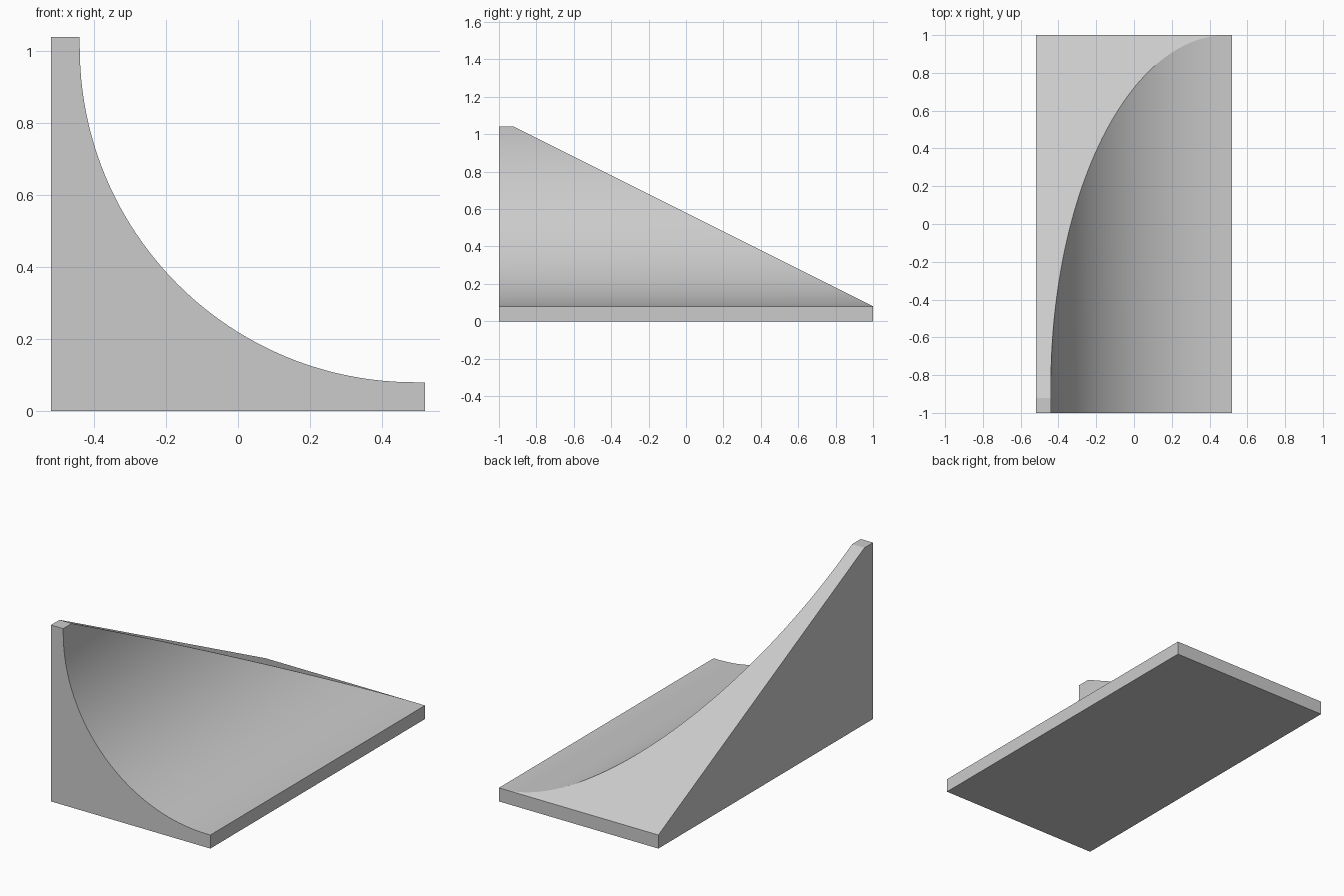
import bpy, bmesh, math
from mathutils import Vector

if "Cube" in bpy.data.objects:
    bpy.data.objects.remove(bpy.data.objects["Cube"])

HALF_W, HALF_L, BASE, TOP = 0.52, 1.0, 0.08, 1.04
RADIUS, CX, CZ = 0.93, 0.49, 1.01
SEGMENTS = 48

# Side profile: base slab, thin wall and a concave quarter arc between them
profile = [(-HALF_W, TOP), (-HALF_W, 0), (HALF_W, 0), (HALF_W, BASE)]
for i in range(SEGMENTS + 1):
    a = math.radians(270 - 90 * i / SEGMENTS)
    profile.append((CX + RADIUS * math.cos(a), CZ + RADIUS * math.sin(a)))
profile.append((CX - RADIUS, TOP))

# Extrude the profile along y
bm = bmesh.new()
face = bm.faces.new([bm.verts.new((x, -HALF_L, z)) for x, z in profile])
ext = bmesh.ops.extrude_face_region(bm, geom=[face])
bmesh.ops.translate(bm, vec=(0, 2 * HALF_L, 0),
                    verts=[v for v in ext["geom"] if isinstance(v, bmesh.types.BMVert)])

# Slice off everything above the slope that falls toward the back
cut = bmesh.ops.bisect_plane(bm, geom=bm.verts[:] + bm.edges[:] + bm.faces[:],
                             dist=1e-6, plane_co=Vector((0, HALF_L, BASE)),
                             plane_no=Vector((0, 0.5, 1)).normalized(), clear_outer=True)
rim = [e for e in bm.edges if e.is_boundary]
bmesh.ops.holes_fill(bm, edges=rim, sides=0)
bmesh.ops.remove_doubles(bm, verts=bm.verts[:], dist=1e-5)
bmesh.ops.triangulate(bm, faces=[f for f in bm.faces if len(f.verts) > 4])
bmesh.ops.recalc_face_normals(bm, faces=bm.faces[:])

mesh = bpy.data.meshes.new("curved_ramp")
bm.to_mesh(mesh)
bm.free()
ramp = bpy.data.objects.new("curved_ramp", mesh)
bpy.context.collection.objects.link(ramp)

# Smooth the arc, keep the edges crisp
bpy.context.view_layer.objects.active = ramp
ramp.select_set(True)
bpy.ops.object.shade_smooth_by_angle(angle=math.radians(20))
